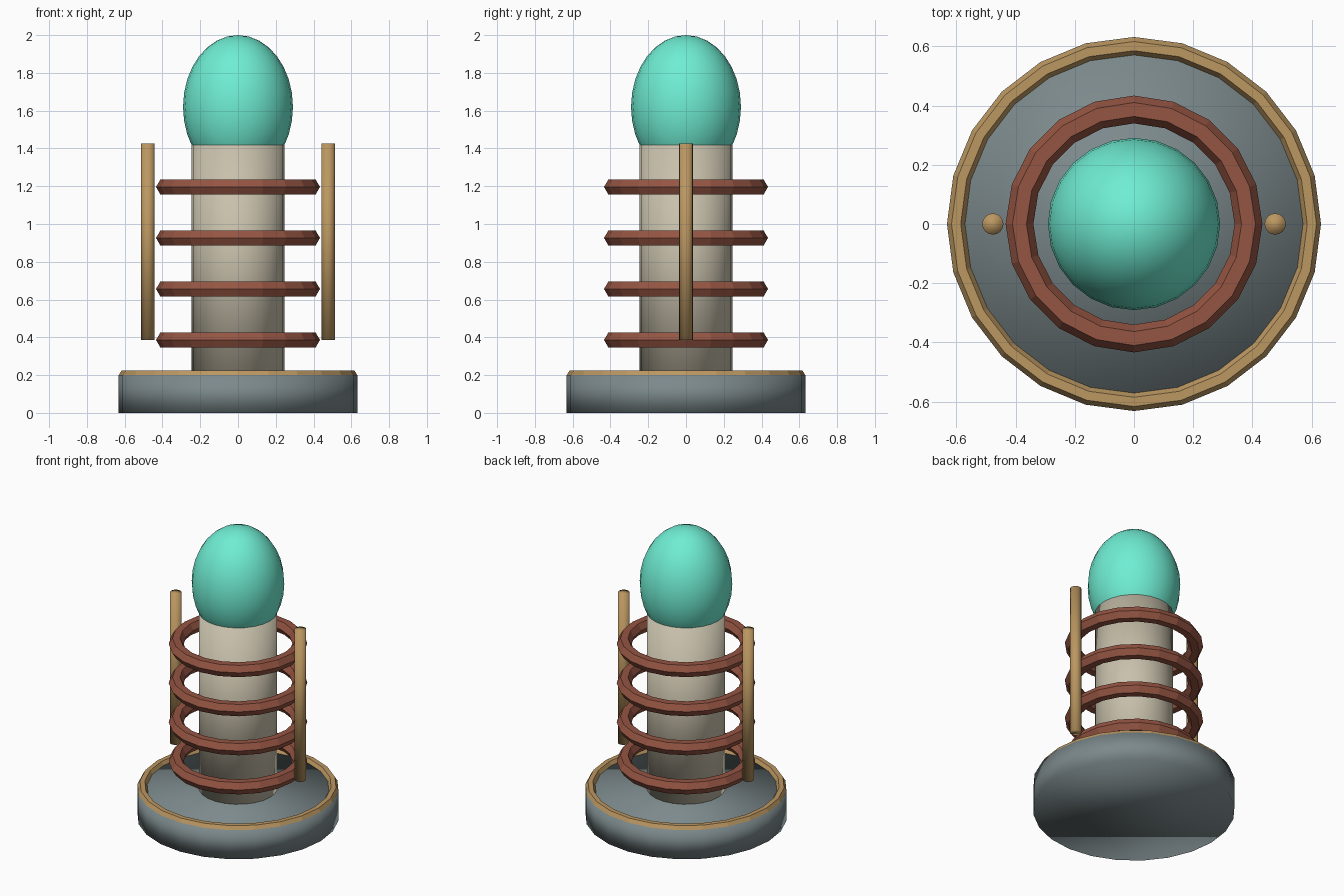
import bpy

if "Cube" in bpy.data.objects:
    bpy.data.objects.remove(bpy.data.objects["Cube"])


def material(name, rgb):
    mat = bpy.data.materials.new(name)
    mat.diffuse_color = (*rgb, 1.0)
    mat.use_nodes = True
    mat.node_tree.nodes["Principled BSDF"].inputs["Base Color"].default_value = mat.diffuse_color
    return mat


SLATE = material("slate", (0.20, 0.25, 0.26))
IVORY = material("ivory", (0.58, 0.53, 0.41))
COPPER = material("copper", (0.30, 0.09, 0.055))
BRASS = material("brass", (0.50, 0.31, 0.12))
TEAL = material("teal_glow", (0.16, 0.85, 0.65))


def finish(name, mat, smooth):
    ob = bpy.context.object
    ob.name = name
    ob.data.materials.append(mat)
    if smooth:
        bpy.ops.object.shade_smooth()
    return ob


def cylinder(name, mat, radius, z0, z1, x=0.0, sides=24):
    bpy.ops.mesh.primitive_cylinder_add(vertices=sides, radius=radius, depth=z1 - z0,
                                        location=(x, 0, (z0 + z1) / 2))
    return finish(name, mat, True)


def ring(name, mat, major, minor, z, sides):
    # hexagonal cross-section, flat faces
    bpy.ops.mesh.primitive_torus_add(major_radius=major, minor_radius=minor,
                                     major_segments=sides, minor_segments=6,
                                     location=(0, 0, z))
    return finish(name, mat, False)


# Base disc and its brass rim
cylinder("base", SLATE, 0.632, 0.0, 0.2)
ring("base_rim", BRASS, 0.601, 0.031, 0.198, 24)

# Central column
cylinder("column", IVORY, 0.246, 0.18, 1.44)

# Egg-shaped dome sitting over the column top
bpy.ops.mesh.primitive_uv_sphere_add(segments=24, ring_count=16, radius=1,
                                     location=(0, 0, 1.62))
dome = bpy.context.object
dome.scale = (0.291, 0.291, 0.38)
bpy.ops.object.transform_apply(location=False, rotation=False, scale=True)
finish("dome", TEAL, True)

# Stack of coil rings
for i in range(4):
    ring(f"coil_ring_{i + 1}", COPPER, 0.387, 0.047, 0.386 + 0.27 * i, 20)

# Side rods
for side, label in ((-1, "left"), (1, "right")):
    cylinder(f"{label}_rod", BRASS, 0.036, 0.385, 1.425, x=side * 0.477, sides=16)
